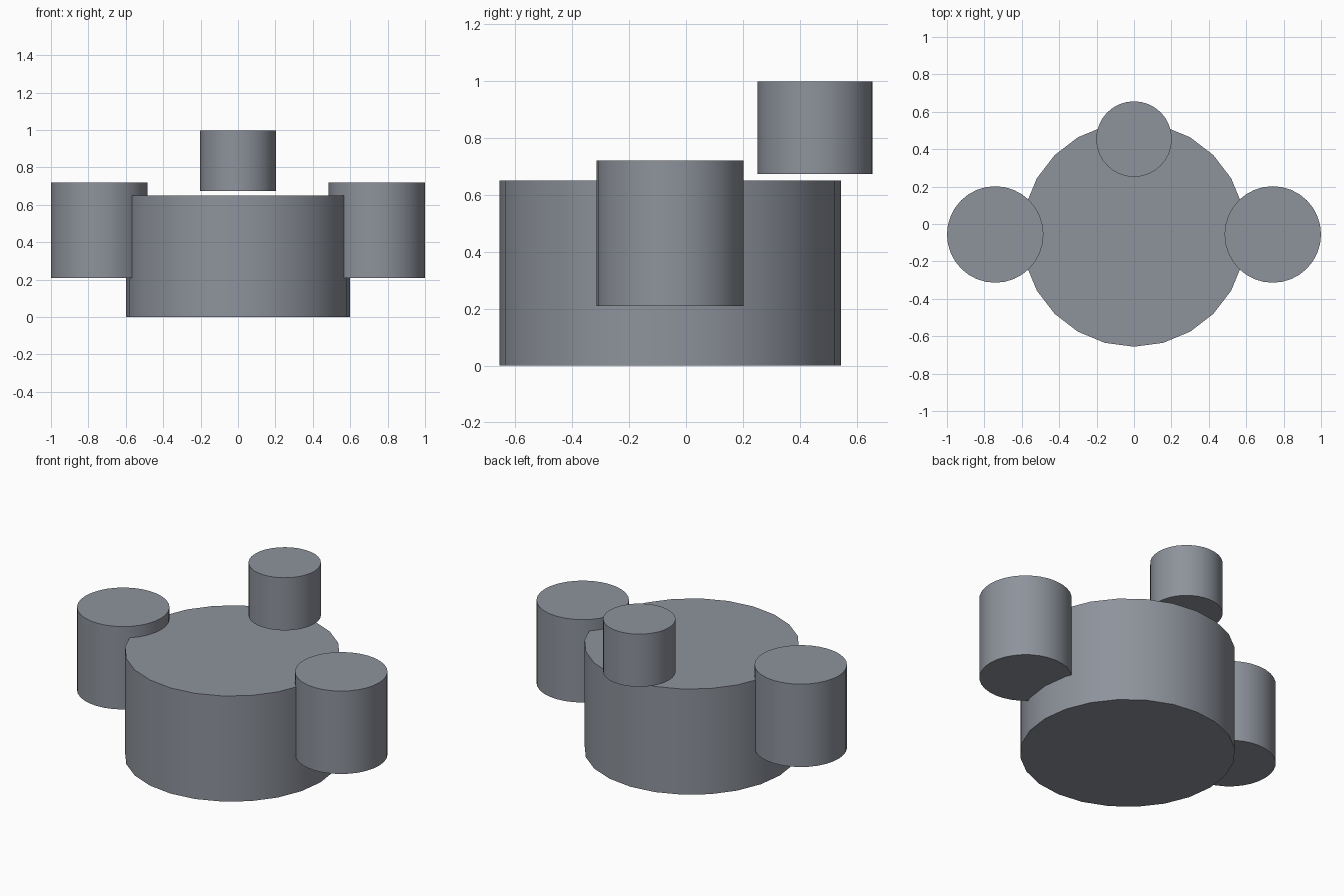
import bpy
import math

if "Cube" in bpy.data.objects:
    bpy.data.objects.remove(bpy.data.objects["Cube"])

# Dark blue-grey shared by every part
slate = bpy.data.materials.new("slate_grey")
slate.diffuse_color = (0.27, 0.29, 0.33, 1)
slate.use_nodes = True
slate.node_tree.nodes["Principled BSDF"].inputs["Base Color"].default_value = slate.diffuse_color


def cylinder(name, x, y, radius, z0, z1, sides):
    """Capped upright cylinder from z0 to z1, smooth around, sharp at the rims."""
    bpy.ops.mesh.primitive_cylinder_add(
        vertices=sides, radius=radius, depth=z1 - z0,
        location=(x, y, (z0 + z1) / 2))
    obj = bpy.context.object
    obj.name = name
    obj.data.materials.append(slate)
    bpy.ops.object.shade_smooth_by_angle(angle=math.radians(30))
    return obj


# Wide central drum
cylinder("main_drum", 0, -0.056, 0.6, 0, 0.65, 24)

# Matching drums overlapping the left and right sides
for side, name in ((-1, "left_drum"), (1, "right_drum")):
    cylinder(name, side * 0.742, -0.056, 0.258, 0.21, 0.72, 32)

# Small raised drum floating at the back
cylinder("back_drum", 0, 0.454, 0.202, 0.674, 0.998, 32)
